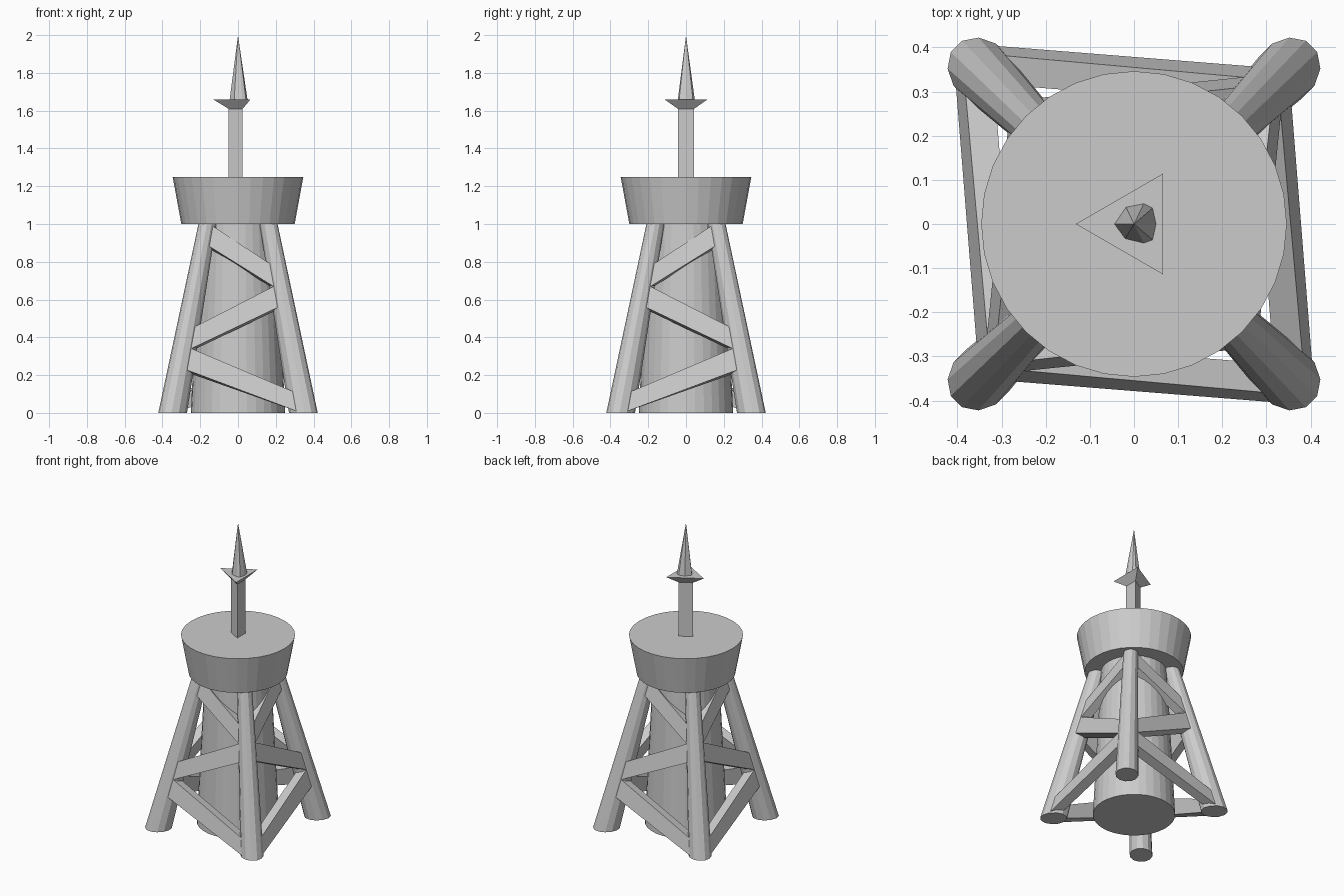
import bpy, bmesh
from math import sin, cos, pi

if "Cube" in bpy.data.objects:
    bpy.data.objects.remove(bpy.data.objects["Cube"])


def loft(name, rings):
    """Skin equal-length rings of points and cap both ends."""
    bm = bmesh.new()
    loops = [[bm.verts.new(p) for p in ring] for ring in rings]
    n = len(loops[0])
    for a, b in zip(loops, loops[1:]):
        for i in range(n):
            j = (i + 1) % n
            bm.faces.new((a[i], a[j], b[j], b[i]))
    bm.faces.new(loops[0][::-1])
    bm.faces.new(loops[-1])
    bmesh.ops.remove_doubles(bm, verts=bm.verts, dist=1e-5)
    bmesh.ops.recalc_face_normals(bm, faces=bm.faces)
    me = bpy.data.meshes.new(name)
    bm.to_mesh(me)
    bm.free()
    ob = bpy.data.objects.new(name, me)
    bpy.context.collection.objects.link(ob)
    return ob


def circle(r, z, n, start=0.0):
    return [(r * cos(start + 2 * pi * i / n), r * sin(start + 2 * pi * i / n), z)
            for i in range(n)]


# Tapered central column and flared platform
loft("column", [circle(0.25, 0, 32), circle(0.2, 1.0, 32)])
loft("platform", [circle(0.3, 1.0, 32), circle(0.346, 1.25, 32)])

# Triangular mast with a flared collar
loft("mast", [circle(0.05, 1.25, 3, pi), circle(0.05, 1.61, 3, pi)])
loft("mast_collar", [circle(0.05, 1.61, 3, pi), circle(0.132, 1.66, 3, pi)])

# Pointed spike on the mast
base = [(-0.044, 0), (-0.02, -0.033), (0.022, -0.043), (0.042, -0.036),
        (0.05, 0), (0.042, 0.036), (0.022, 0.046), (-0.018, 0.038)]
loft("spike", [[(x, y, 1.66) for x, y in base],
               [(x * 0.01, y * 0.01, 1.995) for x, y in base]])


# Four splayed, tapering legs
def leg_ring(sx, sy, centre, radial, side, z):
    s = 0.5 ** 0.5
    ring = []
    for i in range(12):
        a = 2 * pi * (i + 0.5) / 12
        u, v = radial * cos(a), side * sin(a)
        ring.append((sx * (centre + s * (u - v)), sy * (centre + s * (u + v)), z))
    return ring


for sx, xn in ((-1, "left"), (1, "right")):
    for sy, yn in ((-1, "front"), (1, "back")):
        loft(f"{yn}_{xn}_leg", [leg_ring(sx, sy, 0.346, 0.082, 0.07, 0),
                                leg_ring(sx, sy, 0.162, 0.05, 0.045, 1.0)])

# Zigzag braces: each end is (x low, z low, x high, z high)
BRACES = {
    "lower": ((0.335, 0.0, 0.33, 0.097), (-0.30, 0.238, -0.285, 0.357)),
    "middle": ((-0.28, 0.325, -0.27, 0.435), (0.23, 0.568, 0.222, 0.687)),
    "upper": ((0.22, 0.65, 0.21, 0.763), (-0.17, 0.893, -0.15, 1.0)),
}
SIDES = {
    "front": lambda x, y: (x, y),
    "back": lambda x, y: (-x, -y),
    "right": lambda x, y: (-y, -x),
    "left": lambda x, y: (y, x),
}


def brace_ring(end, place):
    ring = []
    x0, z0, x1, z1 = end
    for x, z, inner in ((x0, z0, 0), (x1, z1, 0), (x1, z1, 1), (x0, z0, 1)):
        depth = (0.068 - 0.018 * z) * inner
        y = -(0.405 - 0.213 * z) + depth
        ring.append((*place(x, y), max(0.0, z - 0.21 * depth)))
    return ring


for side, place in SIDES.items():
    for level, ends in BRACES.items():
        loft(f"{side}_{level}_brace", [brace_ring(e, place) for e in ends])
